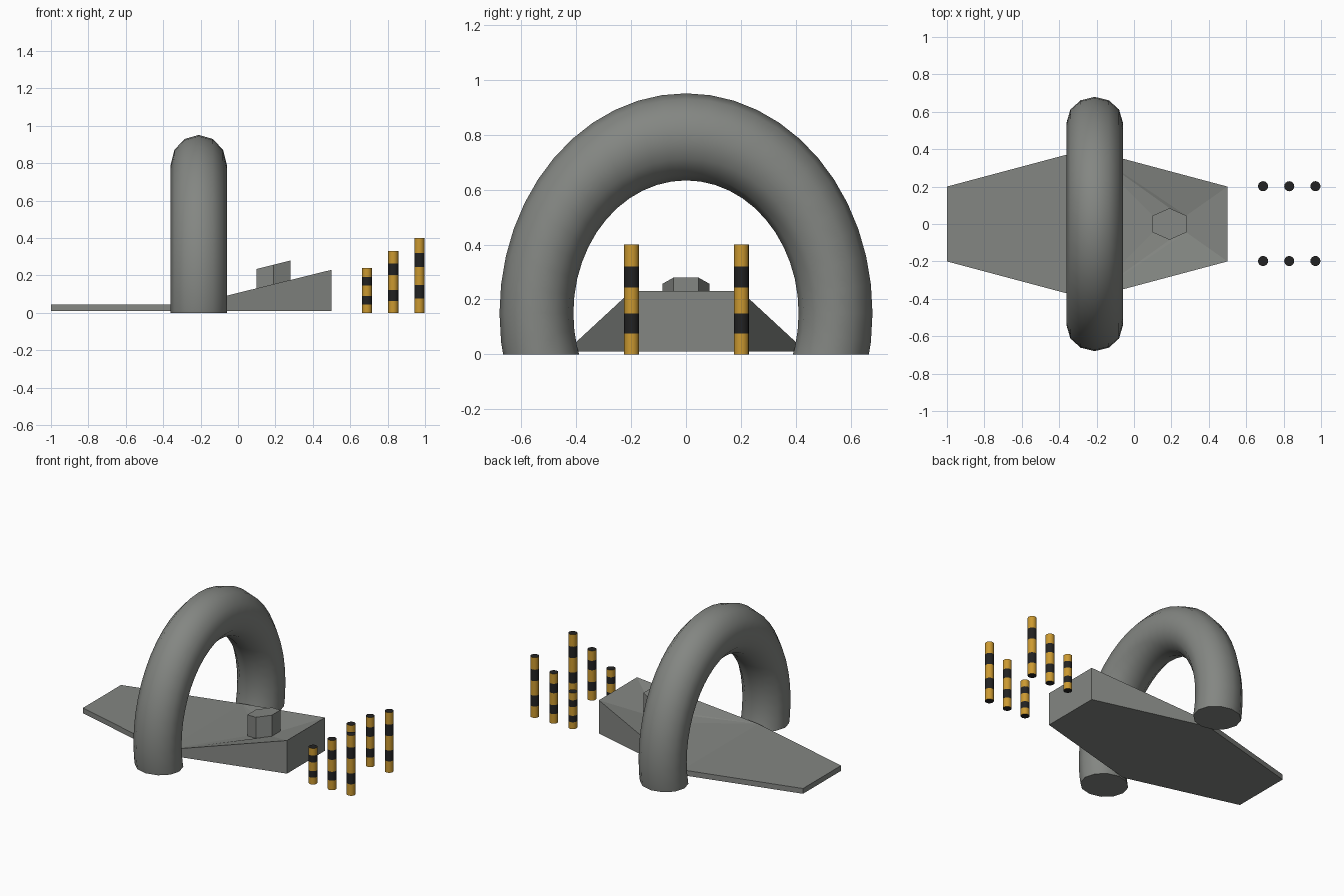
import bpy, bmesh, math

if "Cube" in bpy.data.objects:
    bpy.data.objects.remove(bpy.data.objects["Cube"])


def material(name, rgb):
    m = bpy.data.materials.new(name)
    m.diffuse_color = (*rgb, 1)
    m.use_nodes = True
    m.node_tree.nodes["Principled BSDF"].inputs["Base Color"].default_value = m.diffuse_color
    return m


GREY = material("concrete grey", (0.23, 0.24, 0.225))
YELLOW = material("warning yellow", (0.60, 0.32, 0.03))
BLACK = material("stripe black", (0.016, 0.016, 0.016))


def make(name, bm, mats, smooth=False):
    bmesh.ops.recalc_face_normals(bm, faces=bm.faces)
    mesh = bpy.data.meshes.new(name)
    bm.to_mesh(mesh)
    bm.free()
    for m in mats:
        mesh.materials.append(m)
    ob = bpy.data.objects.new(name, mesh)
    bpy.context.collection.objects.link(ob)
    if smooth:
        bpy.ops.object.select_all(action='DESELECT')
        ob.select_set(True)
        bpy.context.view_layer.objects.active = ob
        bpy.ops.object.shade_smooth_by_angle(angle=math.radians(40))
    return ob


# Platform: six-cornered slab with a ramp that dips around a hexagonal block
outline = [(-1, .2, .045), (-.25, .4, .045), (.5, .2, .23),
           (.5, -.2, .23), (-.25, -.4, .045), (-1, -.2, .045)]
hexagon = [(.10, .045), (.19, .085), (.28, .045),
           (.28, -.045), (.19, -.085), (.10, -.045)]
bm = bmesh.new()
top = [bm.verts.new(p) for p in outline]
low = [bm.verts.new((x, y, .01)) for x, y, z in outline]
foot = [bm.verts.new((x, y, .07 + .25 * (x - .10) + .025)) for x, y in hexagon]
cap = [bm.verts.new((x, y, .235 + .25 * (x - .10))) for x, y in hexagon]
for i in range(6):
    j = (i + 1) % 6
    bm.faces.new((top[i], top[j], low[j], low[i]))
    bm.faces.new((foot[i], foot[j], cap[j], cap[i]))
bm.faces.new(low)
bm.faces.new(cap)
A, D, C, B = top[1:5]
f = foot
for face in ((top[0], A, B, top[5]),
             (A, D, f[2]), (A, f[2], f[1]), (A, f[1], f[0]),
             (D, C, f[3], f[2]),
             (C, B, f[3]), (B, f[4], f[3]), (B, f[5], f[4]),
             (A, f[0], f[5], B)):
    bm.faces.new(face)
make("ramp_platform", bm, [GREY])

# Arch: upper part of a stretched torus, cut at the ground
bm = bmesh.new()
MAJOR, MINOR = 48, 12
rings = []
for i in range(MAJOR):
    a = 2 * math.pi * i / MAJOR
    ring = []
    for k in range(MINOR):
        b = 2 * math.pi * k / MINOR
        r = 1 + .247 * math.cos(b)
        ring.append(bm.verts.new((-.21 + .15 * math.sin(b),
                                  .545 * r * math.cos(a),
                                  .15 + .6425 * r * math.sin(a))))
    rings.append(ring)
for i in range(MAJOR):
    p, q = rings[i], rings[(i + 1) % MAJOR]
    for k in range(MINOR):
        n = (k + 1) % MINOR
        bm.faces.new((p[k], p[n], q[n], q[k]))
bmesh.ops.bisect_plane(bm, geom=bm.verts[:] + bm.edges[:] + bm.faces[:],
                       plane_co=(0, 0, 0), plane_no=(0, 0, 1), clear_inner=True)
bmesh.ops.holes_fill(bm, edges=[e for e in bm.edges if e.is_boundary], sides=0)
make("arch", bm, [GREY], smooth=True)


# Striped posts: stacked bands with black ends
def post(name, x, y, height, radius=.027, sides=16):
    bm = bmesh.new()
    rings = [[bm.verts.new((x + radius * math.cos(2 * math.pi * k / sides),
                            y + radius * math.sin(2 * math.pi * k / sides),
                            t * height)) for k in range(sides)]
             for t in (0, .19, .37, .61, .80, 1)]
    for i in range(5):
        for k in range(sides):
            n = (k + 1) % sides
            face = bm.faces.new((rings[i][k], rings[i][n],
                                 rings[i + 1][n], rings[i + 1][k]))
            face.material_index = i % 2
    for ring in (rings[0], rings[-1]):
        bm.faces.new(ring).material_index = 1
    make(name, bm, [YELLOW, BLACK], smooth=True)


for side, y in (("front", -.198), ("back", .202)):
    for size, x, h in (("short", .69, .24), ("middle", .83, .33), ("tall", .97, .40)):
        post(f"{side}_{size}_post", x, y, h)
